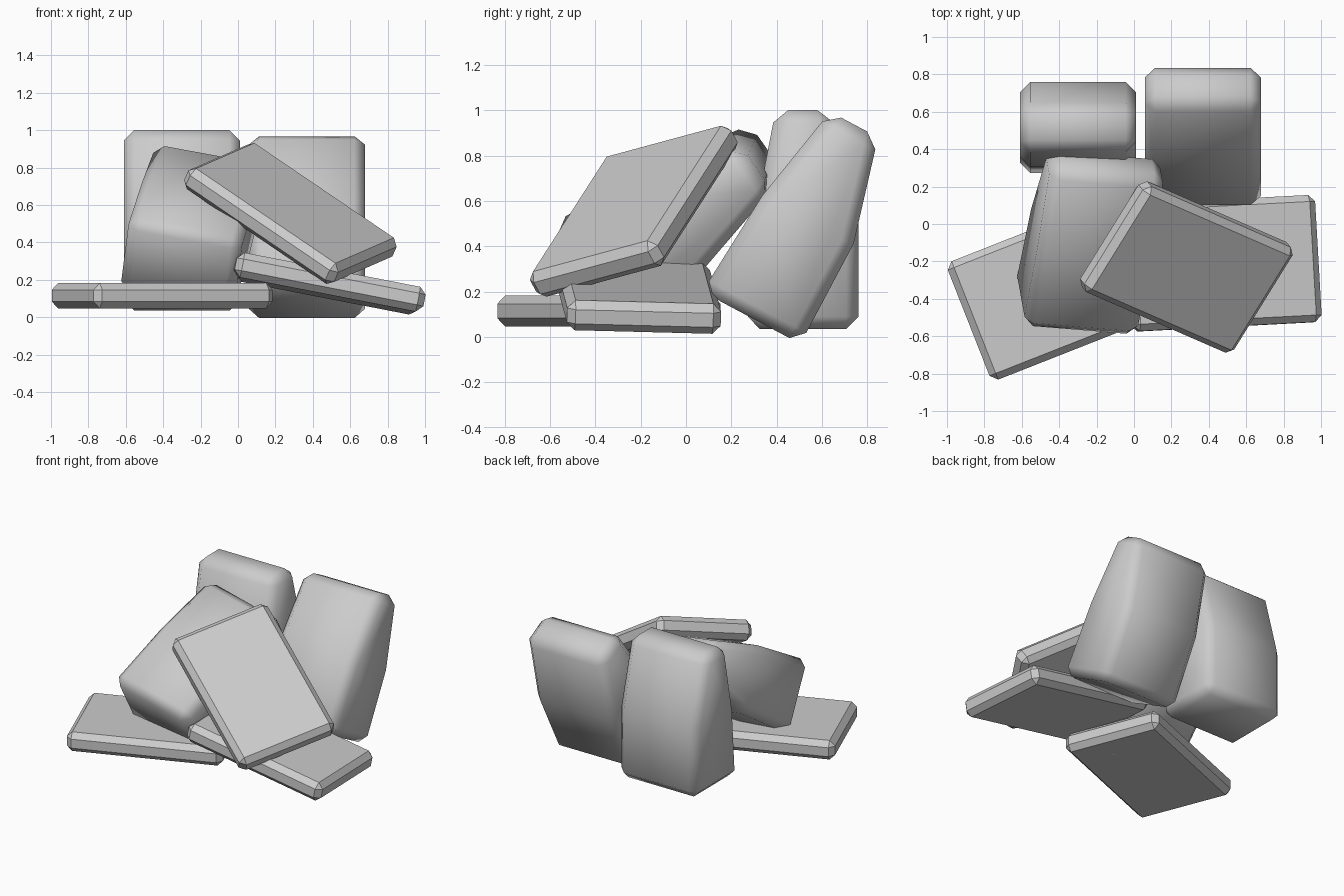
import bpy, bmesh
from math import radians
from mathutils import Matrix, Vector, Euler

cube = bpy.data.objects.get("Cube")
if cube:
    bpy.data.objects.remove(cube, do_unlink=True)

GREY = (0.6, 0.6, 0.6, 1)
stone_grey = bpy.data.materials.new("stone_grey")
stone_grey.use_nodes = True
stone_grey.diffuse_color = GREY
stone_grey.node_tree.nodes["Principled BSDF"].inputs["Base Color"].default_value = GREY


def block(name, profile, width, bevel, matrix, smooth):
    """Extrude a y-z profile along x, chamfer its edges and place it."""
    bm = bmesh.new()
    face = bm.faces.new([bm.verts.new((-width / 2, y, z)) for y, z in profile])
    ext = bmesh.ops.extrude_face_region(bm, geom=[face])["geom"]
    bmesh.ops.translate(bm, vec=(width, 0, 0),
                        verts=[v for v in ext if isinstance(v, bmesh.types.BMVert)])
    bmesh.ops.recalc_face_normals(bm, faces=bm.faces)
    mesh = bpy.data.meshes.new(name)
    bm.to_mesh(mesh)
    bm.free()
    mesh.materials.append(stone_grey)
    obj = bpy.data.objects.new(name, mesh)
    bpy.context.collection.objects.link(obj)
    obj.matrix_world = matrix
    mod = obj.modifiers.new("chamfer", "BEVEL")
    mod.width = bevel
    mod.segments = 1
    mod.limit_method = "ANGLE"
    mod.angle_limit = radians(35)
    bpy.ops.object.select_all(action="DESELECT")
    obj.select_set(True)
    bpy.context.view_layer.objects.active = obj
    bpy.ops.object.modifier_apply(modifier="chamfer")
    if smooth:
        bpy.ops.object.shade_smooth_by_angle(angle=radians(50))
    return obj


def placed(loc, rot=(0, 0, 0)):
    return Matrix.Translation(loc) @ Euler([radians(a) for a in rot]).to_matrix().to_4x4()


def aligned(loc, x_dir, y_hint):
    """Frame with x along x_dir and y as close to y_hint as possible."""
    x = Vector(x_dir).normalized()
    z = x.cross(Vector(y_hint)).normalized()
    rot = Matrix((x, z.cross(x), z)).transposed()
    return Matrix.Translation(loc) @ rot.to_4x4()


# Thin slabs
D, T = 0.34, 0.0675
slab = [(-D, -T), (D, -T), (D, T), (-D, T)]
for name, matrix in (
    ("left_slab", placed((-0.405, -0.34, 0.115), (0, 0, 21.5))),
    ("right_slab", placed((0.475, -0.21, 0.18), (-1.5, 11, 3))),
    ("leaning_slab", aligned((0.28, -0.23, 0.555), (0.78, -0.34, -0.53), (0.35, 0.56, 0.15))),
):
    block(name, slab, 1.03, 0.036, matrix, False)

# Thick tapered boulders
boulder = [(-0.245, 0), (0.245, 0), (0.245, 0.5), (0.12, 0.965), (-0.12, 0.965), (-0.21, 0.5)]
for name, matrix in (
    ("back_left_boulder", placed((-0.3, 0.515, 0.035))),
    ("back_right_boulder", placed((0.368, 0.288, 0.085), (-28, 0, 0))),
    ("front_boulder", aligned((-0.31, -0.458, 0.26), (0.98, -0.08, -0.18), (-0.11, 0.57, -0.81))),
):
    block(name, boulder, 0.62, 0.055, matrix, True)
